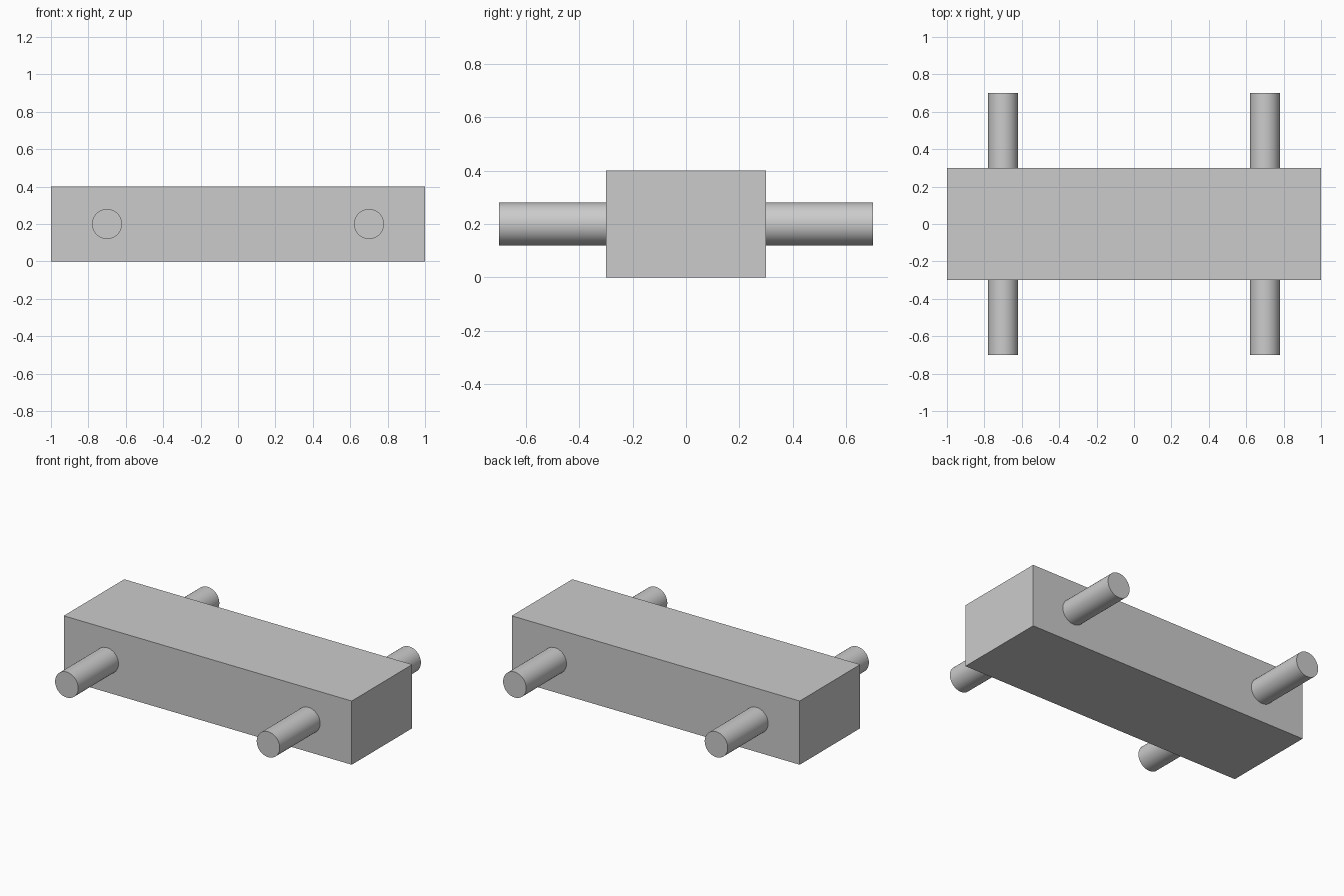
import bpy
import math

cube = bpy.data.objects.get("Cube")
if cube:
    bpy.data.objects.remove(cube, do_unlink=True)

# One plain grey for everything
grey = bpy.data.materials.new("light_grey")
grey.use_nodes = True
colour = (0.6, 0.6, 0.6, 1)
grey.diffuse_color = colour
grey.node_tree.nodes["Principled BSDF"].inputs["Base Color"].default_value = colour

# Body block
bpy.ops.mesh.primitive_cube_add(size=1, location=(0, 0, 0.2))
body = bpy.context.object
body.name = "body"
body.scale = (2, 0.6, 0.4)
bpy.ops.object.transform_apply(location=False, rotation=False, scale=True)
body.data.materials.append(grey)

# Round axles passing through the body from front to back
for name, x in (("left_axle", 0.7), ("right_axle", -0.7)):
    bpy.ops.mesh.primitive_cylinder_add(
        vertices=64, radius=0.08, depth=1.4,
        location=(x, 0, 0.2), rotation=(math.pi / 2, 0, 0))
    axle = bpy.context.object
    axle.name = name
    axle.data.materials.append(grey)
    bpy.ops.object.shade_smooth_by_angle(angle=math.radians(30))
